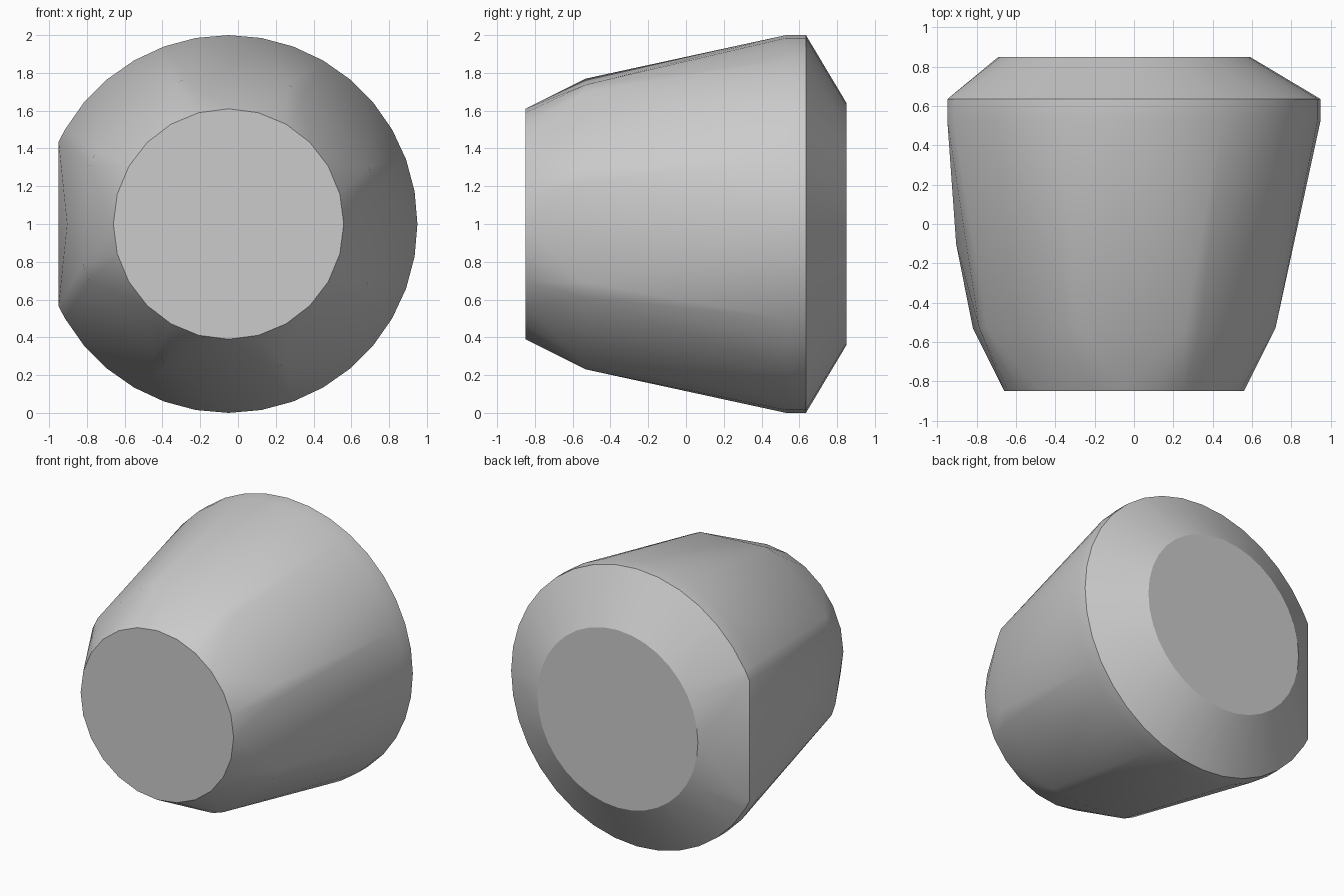
import bpy
import bmesh
import math

cube = bpy.data.objects.get("Cube")
if cube:
    bpy.data.objects.remove(cube, do_unlink=True)

AXIS_X, AXIS_Z = -0.05, 1.0
FLAT = 0.9      # distance from the axis to the flat side


def polar(radius, degrees):
    a = math.radians(degrees)
    return radius * math.cos(a), radius * math.sin(a)


def ring(radius, sides):
    """Regular polygon, trimmed where it passes the flat side."""
    pts = [polar(radius, 360 * i / sides) for i in range(sides)]
    if radius > FLAT:
        h = math.sqrt(radius ** 2 - FLAT ** 2)
        pts = [p for p in pts if p[0] > -FLAT] + [(-FLAT, h), (-FLAT, -h)]
    return pts


bm = bmesh.new()


def add_points(pts, y):
    for u, v in pts:
        bm.verts.new((AXIS_X + u, y, AXIS_Z + v))


# Round sections: front cap, broad rim band, back cap
add_points(ring(0.61, 24), -0.85)
add_points(ring(1.0, 36), 0.53)
add_points(ring(1.0, 36), 0.635)
add_points(ring(0.64, 36), 0.85)

# Eight narrow-cornered facets behind the front cap
add_points([polar(0.8, 19 + 45 * k + d) for k in range(8) for d in (-3.2, 3.2)], -0.53)

# Slight bulge on the flat side
add_points([(-0.855, 0)], -0.1)

# Skin the sections into one faceted body
hull = bmesh.ops.convex_hull(bm, input=bm.verts[:])
loose = [v for v in bm.verts if not v.link_faces]
bmesh.ops.delete(bm, geom=loose, context='VERTS')
bmesh.ops.dissolve_limit(bm, angle_limit=math.radians(0.5),
                         verts=bm.verts[:], edges=bm.edges[:])
bmesh.ops.recalc_face_normals(bm, faces=bm.faces[:])

mesh = bpy.data.meshes.new("tapered_body")
bm.to_mesh(mesh)
bm.free()
body = bpy.data.objects.new("tapered_body", mesh)
bpy.context.collection.objects.link(body)

# Plain grey
grey = bpy.data.materials.new("light_grey")
grey.use_nodes = True
colour = (0.6, 0.6, 0.6, 1)
grey.diffuse_color = colour
grey.node_tree.nodes["Principled BSDF"].inputs["Base Color"].default_value = colour
mesh.materials.append(grey)

# Soft facets, crisp rims
bpy.ops.object.select_all(action='DESELECT')
body.select_set(True)
bpy.context.view_layer.objects.active = body
bpy.ops.object.shade_smooth_by_angle(angle=math.radians(30))
